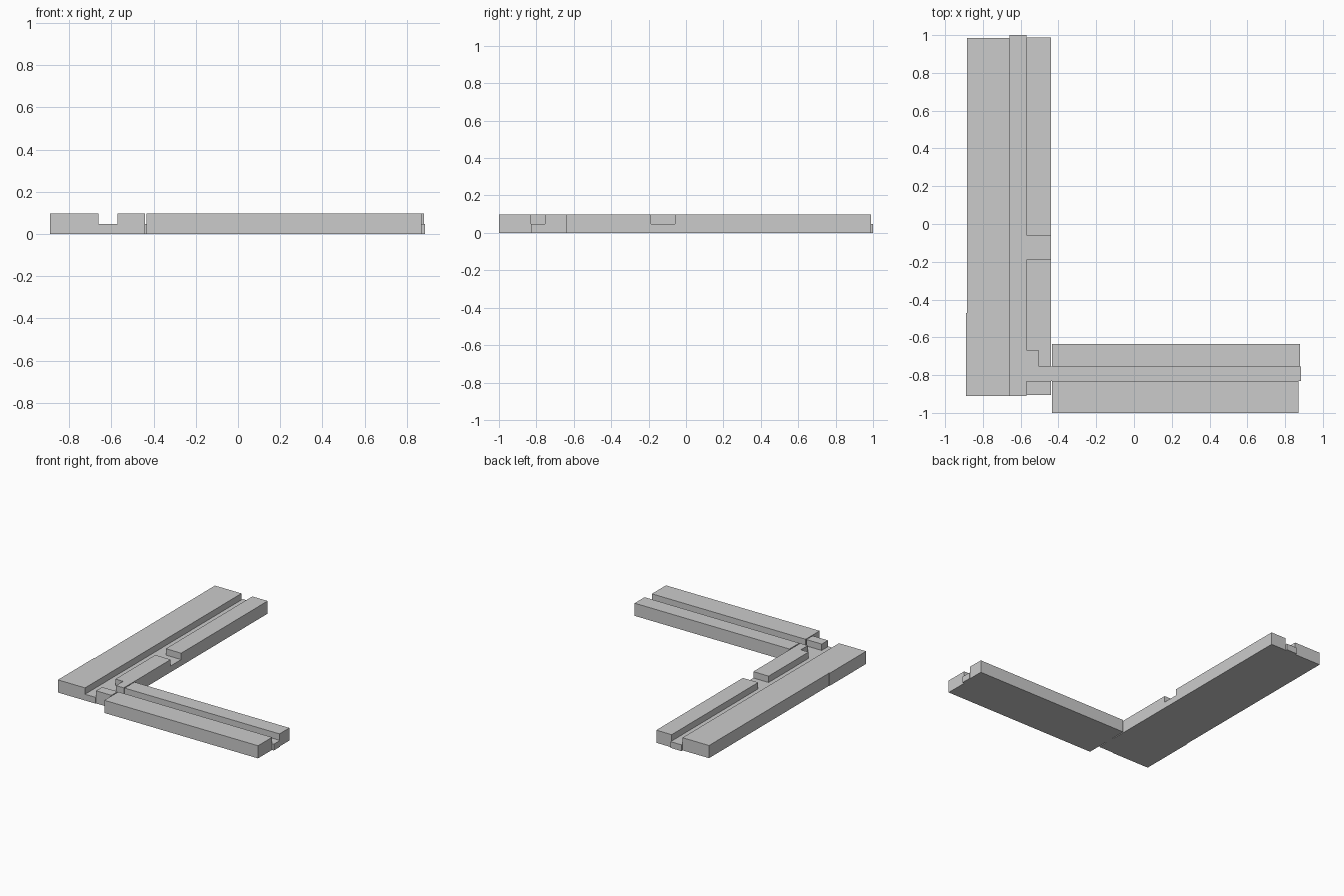
import bpy
import bmesh

if "Cube" in bpy.data.objects:
    bpy.data.objects.remove(bpy.data.objects["Cube"])

TOP, FLOOR, BIG = 0.097, 0.048, 0.1


def box(name, x, y, z):
    """Axis-aligned box given (min, max) ranges."""
    bm = bmesh.new()
    bmesh.ops.create_cube(bm, size=1)
    for v in bm.verts:
        for i, (lo, hi) in enumerate((x, y, z)):
            v.co[i] = lo if v.co[i] < 0 else hi
    mesh = bpy.data.meshes.new(name)
    bm.to_mesh(mesh)
    bm.free()
    obj = bpy.data.objects.new(name, mesh)
    bpy.context.collection.objects.link(obj)
    return obj


def cut(obj, label, x, y, z=(FLOOR, TOP + BIG)):
    """Subtract a box and bake the result."""
    cutter = box(label + "_cutter", x, y, z)
    mod = obj.modifiers.new(label, 'BOOLEAN')
    mod.operation = 'DIFFERENCE'
    mod.solver = 'EXACT'
    mod.object = cutter
    bpy.context.view_layer.objects.active = obj
    bpy.ops.object.modifier_apply(modifier=mod.name)
    bpy.data.objects.remove(cutter)


THROUGH = (-BIG, TOP + BIG)

# Long arm with its lengthwise channel
long_arm = box("long_arm", (-0.89, -0.44), (-0.91, 1.0), (0, TOP))
cut(long_arm, "channel", (-0.66, -0.57), (-1.1, 1.1))
# Rail ends, leaving the channel floor as a protruding tongue
cut(long_arm, "left_end", (-1.1, -0.66), (0.985, 1.1), THROUGH)
cut(long_arm, "right_end", (-0.57, -0.3), (0.988, 1.1), THROUGH)
# Slight step on the outer side
cut(long_arm, "outer_step", (-1.1, -0.885), (-0.47, 1.2), THROUGH)
# Side channel halfway along
cut(long_arm, "side_channel", (-0.60, -0.3), (-0.187, -0.06))
# Junction channel and corner pocket
cut(long_arm, "junction", (-0.60, -0.3), (-0.83, -0.755))
cut(long_arm, "pocket", (-0.60, -0.505), (-0.78, -0.67))
cut(long_arm, "front_trim", (-0.57, -0.3), (-1.1, -0.905), THROUGH)

# Cross arm with its channel, tongues at both ends
cross_arm = box("cross_arm", (-0.44, 0.885), (-1.0, -0.635), (0, TOP))
cut(cross_arm, "channel", (-0.6, 1.1), (-0.83, -0.755))
cut(cross_arm, "front_end", (0.87, 1.1), (-1.1, -0.83), THROUGH)
cut(cross_arm, "back_end", (0.88, 1.1), (-0.755, -0.5), THROUGH)
for label, y in (("front_gap", (-1.1, -0.83)), ("back_gap", (-0.755, -0.5))):
    cut(cross_arm, label, (-0.6, -0.433), y, THROUGH)
